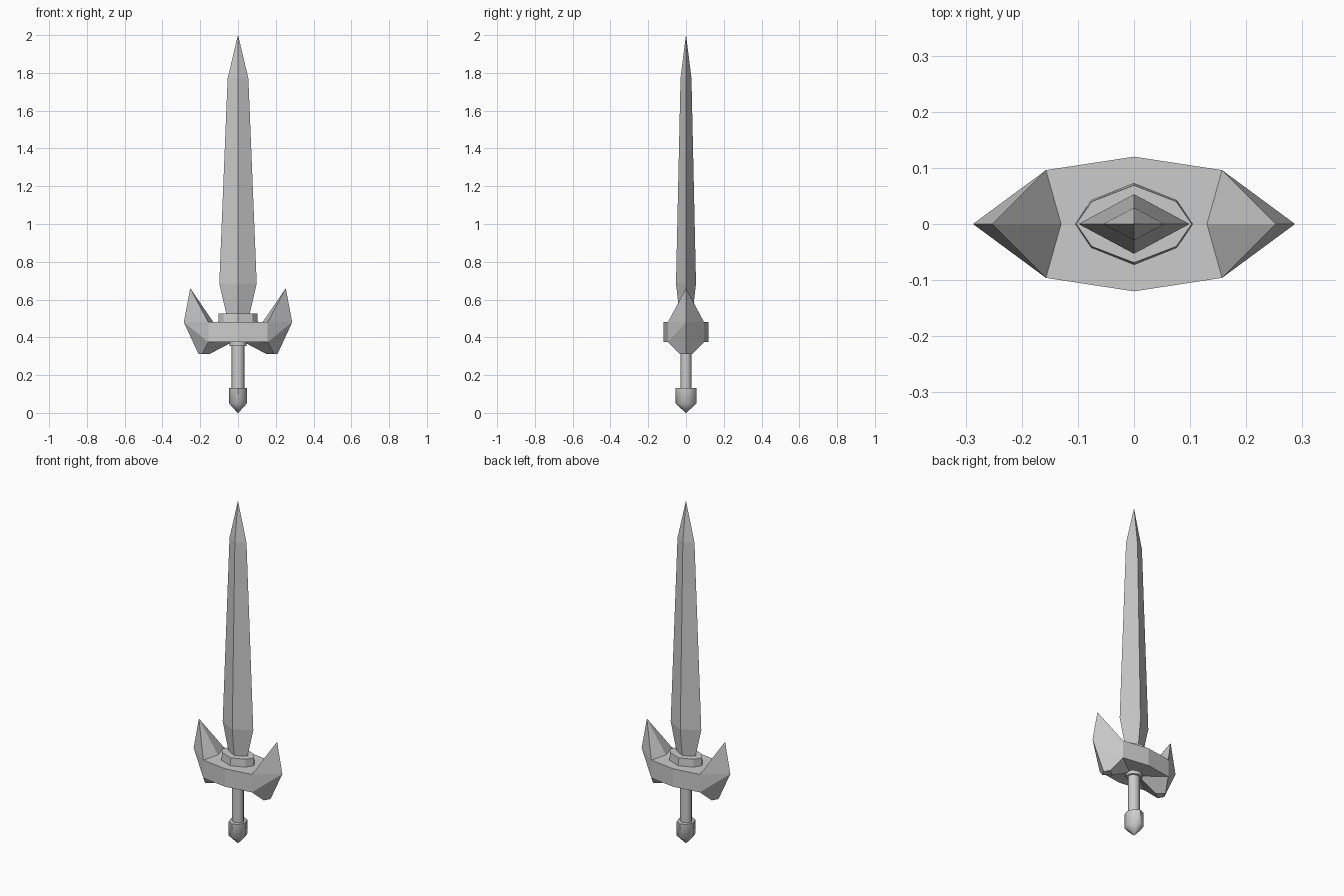
import bpy, bmesh
from math import cos, sin, tau

if "Cube" in bpy.data.objects:
    bpy.data.objects.remove(bpy.data.objects["Cube"])


def finish(bm, name, smooth=False):
    bmesh.ops.remove_doubles(bm, verts=bm.verts, dist=1e-5)
    bmesh.ops.recalc_face_normals(bm, faces=bm.faces)
    me = bpy.data.meshes.new(name)
    bm.to_mesh(me)
    bm.free()
    ob = bpy.data.objects.new(name, me)
    bpy.context.collection.objects.link(ob)
    if smooth:
        bpy.ops.object.select_all(action='DESELECT')
        ob.select_set(True)
        bpy.context.view_layer.objects.active = ob
        bpy.ops.object.shade_smooth_by_angle(angle=0.9)
    return ob


def loft(name, section, levels, smooth=False):
    """Stack a unit section scaled by (half_x, half_y) at each height z."""
    bm = bmesh.new()
    rings = [[bm.verts.new((x * sx, y * sy, z)) for x, y in section]
             for z, sx, sy in levels]
    n = len(section)
    for a, b in zip(rings, rings[1:]):
        for i in range(n):
            j = (i + 1) % n
            bm.faces.new((a[i], a[j], b[j], b[i]))
    bm.faces.new(rings[0])
    bm.faces.new(rings[-1])
    bmesh.ops.dissolve_degenerate(bm, dist=1e-5, edges=bm.edges)
    return finish(bm, name, smooth)


def ngon(n):
    return [(cos(tau * i / n), sin(tau * i / n)) for i in range(n)]


# Diamond-section blade
loft("blade", ngon(4), [(0.49, 0.054, 0.031), (0.685, 0.099, 0.053),
                        (1.77, 0.055, 0.029), (2.0, 0.0005, 0.0005)])

# Eight-sided collar under the blade
collar = [(1, 0), (.73, .58), (0, 1), (-.73, .58),
          (-1, 0), (-.73, -.58), (0, -1), (.73, -.58)]
loft("blade_collar", collar, [(0.475, 0.105, 0.073), (0.525, 0.103, 0.069)])

# Guard with horned ends: one quarter, mirrored in x and y
P = dict(ot=(0, 0, .48), ob=(0, 0, .375),
         ct=(0, -.12, .48), cb=(0, -.12, .375),
         st=(.157, -.096, .48), sb=(.157, -.096, .375),
         it=(.13, 0, .48), ib=(.03, 0, .375),
         tip=(.253, 0, .66), out=(.287, 0, .48),
         bo=(.21, 0, .313), bs=(.19, -.033, .313), bi=(.148, 0, .313))
faces = ["ot ct st it", "it st tip", "st out tip", "ct cb sb st",
         "st sb out", "sb bs bo out", "sb ib bi", "sb bi bs",
         "bs bi bo", "ob ib sb cb"]
bm = bmesh.new()
for mx in (1, -1):
    for my in (1, -1):
        v = {k: bm.verts.new((p[0] * mx, p[1] * my, p[2])) for k, p in P.items()}
        for f in faces:
            bm.faces.new([v[k] for k in f.split()])
finish(bm, "guard")

# Ring below the guard, grip and pommel
loft("grip_ring", ngon(8), [(0.355, 0.046, 0.042), (0.38, 0.046, 0.042)], True)
loft("grip", ngon(8), [(0.12, 0.034, 0.030), (0.37, 0.034, 0.030)], True)
loft("pommel", ngon(8), [(0.0, 0.002, 0.002), (0.05, 0.047, 0.055),
                         (0.132, 0.047, 0.055)], True)
